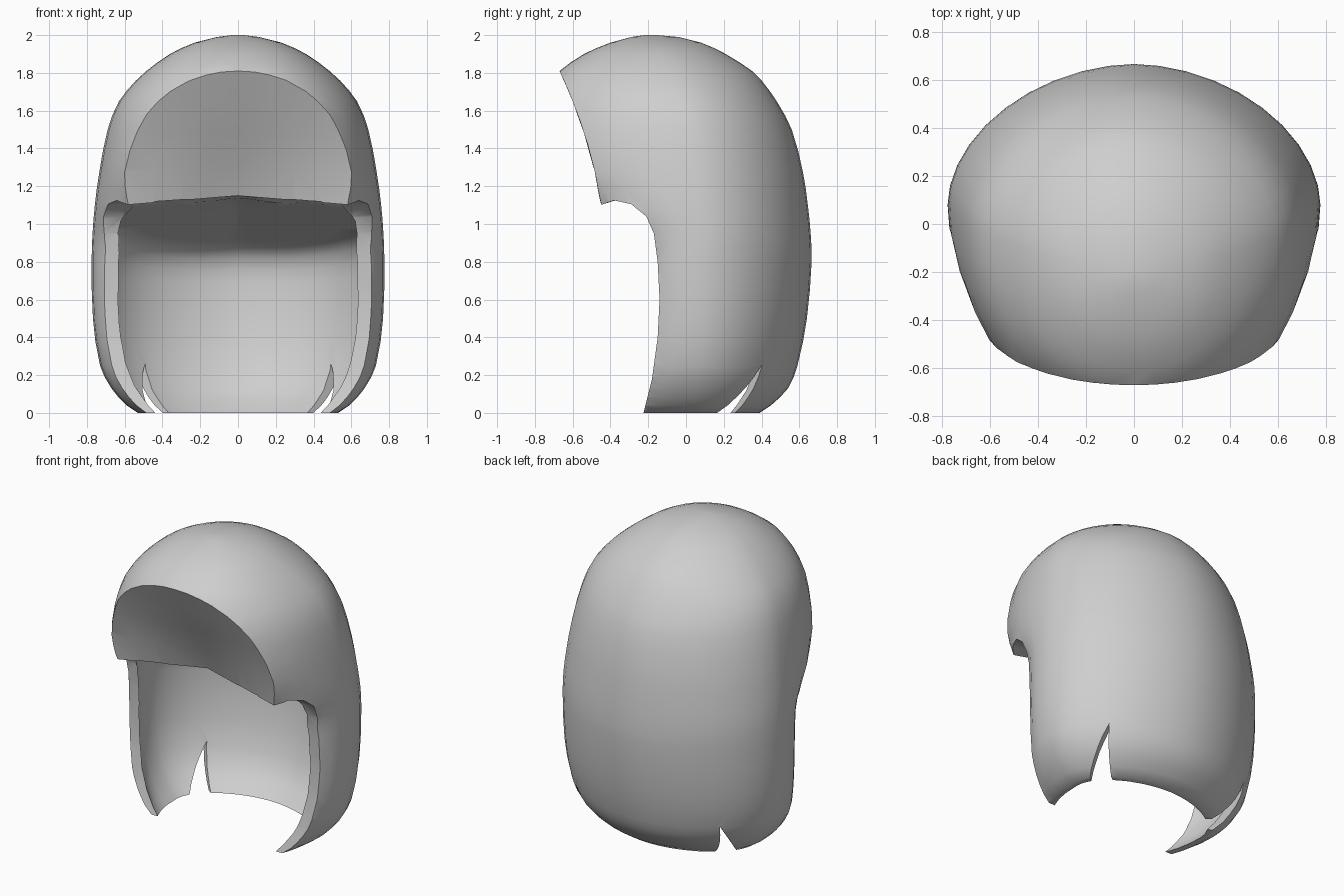
import bpy, bmesh, math

if "Cube" in bpy.data.objects:
    bpy.data.objects.remove(bpy.data.objects["Cube"])

# Horizontal sections: height, half width, y of widest point, front y, back y
SECTIONS = [
    (0, .53, .05, -.48, .39), (.04, .59, .05, -.45, .45), (.13, .67, .06, -.42, .54),
    (.25, .73, .07, -.39, .59), (.5, .768, .08, -.35, .64), (.8, .775, .08, -.35, .665),
    (.95, .77, .08, -.41, .66), (1.1, .758, .06, -.67, .645), (1.27, .735, .04, -.81, .62),
    (1.5, .69, 0, -.81, .56), (1.65, .63, -.03, -.77, .48), (1.76, .54, -.07, -.71, .40),
    (1.81, .485, -.09, -.67, .35), (1.9, .36, -.13, -.54, .21), (1.96, .23, -.16, -.40, .08),
    (1.99, .11, -.18, -.29, -.04), (2.0, .03, -.19, -.22, -.15)]
SIDES = 40


def section(z):
    """Smoothly interpolated section values at height z."""
    z = min(max(z, 0), 2)
    last = len(SECTIONS) - 1
    i = next(k for k in range(last) if z <= SECTIONS[k + 1][0])
    a, b = SECTIONS[i], SECTIONS[i + 1]
    p, q = SECTIONS[max(i - 1, 0)], SECTIONS[min(i + 2, last)]
    h = b[0] - a[0]
    t = (z - a[0]) / h
    values = []
    for k in range(1, 5):
        ma = (b[k] - p[k]) / (b[0] - p[0]) * h
        mb = (q[k] - a[k]) / (q[0] - a[0]) * h
        values.append((2 * t**3 - 3 * t**2 + 1) * a[k] + (t**3 - 2 * t**2 + t) * ma
                      + (3 * t**2 - 2 * t**3) * b[k] + (t**3 - t**2) * mb)
    return values


def outline(z, angle, inset=0):
    """Point on the rounded section: squarer in front, rounder behind."""
    w, c, front, back = section(z)
    s, k = math.cos(angle), math.sin(angle)
    n = 1.86 if k >= 0 else 2.5 - .35 * min(max((z - .95) / .2, 0), 1)
    depth = back - c if k >= 0 else c - front
    x = math.copysign(abs(s) ** (2 / n), s) * (w - inset)
    y = c + math.copysign(abs(k) ** (2 / n), k) * (depth - inset)
    return x, y


def loft(name, rings):
    """Skin matching closed rings and cap both ends."""
    bm = bmesh.new()
    rows = [[bm.verts.new(p) for p in ring] for ring in rings]
    n = len(rows[0])
    for a, b in zip(rows, rows[1:]):
        for i in range(n):
            j = (i + 1) % n
            bm.faces.new((a[i], a[j], b[j], b[i]))
    caps = [bm.faces.new(rows[0]), bm.faces.new(rows[-1])]
    bmesh.ops.triangulate(bm, faces=caps)
    bmesh.ops.recalc_face_normals(bm, faces=bm.faces)
    mesh = bpy.data.meshes.new(name)
    bm.to_mesh(mesh)
    bm.free()
    obj = bpy.data.objects.new(name, mesh)
    bpy.context.collection.objects.link(obj)
    return obj


angles = [2 * math.pi * i / SIDES for i in range(SIDES)]

# Solid outer shape
heights = [r[0] for r in SECTIONS]
heights += [(a + b) / 2 for a, b in zip(heights, heights[1:]) if b - a > .055]
shell = loft("hair_shell", [[(*outline(z, a), z) for a in angles] for z in sorted(heights)])


# Cavity, with a ceiling sloping down to the back
def ceiling(x, y):
    return 1.15 - .07 * abs(x) - .31 * (max(y, -.32) + .32)


rings = [[(*outline(.02, a, .04), -.1) for a in angles]]
for t, inset in ((0, .04), (.04, .05), (.08, .055), (.13, .055), (.25, .055), (.45, .05),
                 (.65, .05), (.8, .05), (.88, .055), (.95, .075), (1, .12)):
    ring = []
    for a in angles:
        z = t
        for _ in range(3):
            x, y = outline(z, a, inset)
            z = t * ceiling(x, y)
        ring.append((x, y, z))
    rings.append(ring)
# finish the ceiling toward its middle
rim = rings[-1]
for f in (.8, .5, .2, .02):
    rings.append([(x * f, .05 + (y - .05) * f, ceiling(x * f, .05 + (y - .05) * f))
                  for x, y, _ in rim])
cavity = loft("cavity_cutter", rings)

# Face opening: y, z, dent depth at the middle, lift at the middle
EDGE = [(-.24, -.1, 0, 0), (-.225, 0, 0, 0), (-.18, .18, 0, 0), (-.15, .4, 0, 0),
        (-.14, .6, 0, 0), (-.15, .8, 0, 0), (-.17, .95, 0, 0), (-.21, 1.04, 0, 0),
        (-.29, 1.105, .02, .02), (-.38, 1.125, .09, .02), (-.455, 1.10, .13, .05),
        (-.485, 1.28, .09, .02), (-.545, 1.48, .045, 0), (-.605, 1.65, .015, 0),
        (-.67, 1.81, 0, 0), (-.83, 2.2, 0, 0)]
columns = []
for x in (-1, -.61, -.45, -.3, -.15, 0, .15, .3, .45, .61, 1):
    f = max(0, 1 - abs(x) / .61)
    columns.append([(x, y + d * f, z + u * f) for y, z, d, u in EDGE]
                   + [(x, -2, 2.2), (x, -2, -.1)])
opening = loft("opening_cutter", columns)

# Narrow notches at the rear corners of the hem
cutters = [cavity, opening]
for side, label in ((1, "right"), (-1, "left")):
    out = (.8 * side, .6)
    across = (-.6 * side, .8)
    tri = [(-.225, -.05), (-.07, -.05), (-.03, .26)]
    cutters.append(loft(label + "_notch_cutter", [
        [(out[0] * r + across[0] * s, .04 + out[1] * r + across[1] * s, z) for s, z in tri]
        for r in (.2, 1.1)]))

for cutter in cutters:
    cutter.hide_render = True
    mod = shell.modifiers.new(cutter.name, 'BOOLEAN')
    mod.operation = 'DIFFERENCE'
    mod.solver = 'EXACT'
    mod.object = cutter
bpy.context.view_layer.update()
result = bpy.data.meshes.new_from_object(
    shell.evaluated_get(bpy.context.evaluated_depsgraph_get()))
shell.modifiers.clear()
shell.data = result
for cutter in cutters:
    bpy.data.objects.remove(cutter)

# Colour and smoothing
grey = bpy.data.materials.new("light_grey")
grey.diffuse_color = (.62, .62, .62, 1)
grey.use_nodes = True
grey.node_tree.nodes["Principled BSDF"].inputs["Base Color"].default_value = grey.diffuse_color
shell.data.materials.clear()
shell.data.materials.append(grey)
bpy.context.view_layer.objects.active = shell
shell.select_set(True)
bpy.ops.object.shade_smooth_by_angle(angle=math.radians(40))
